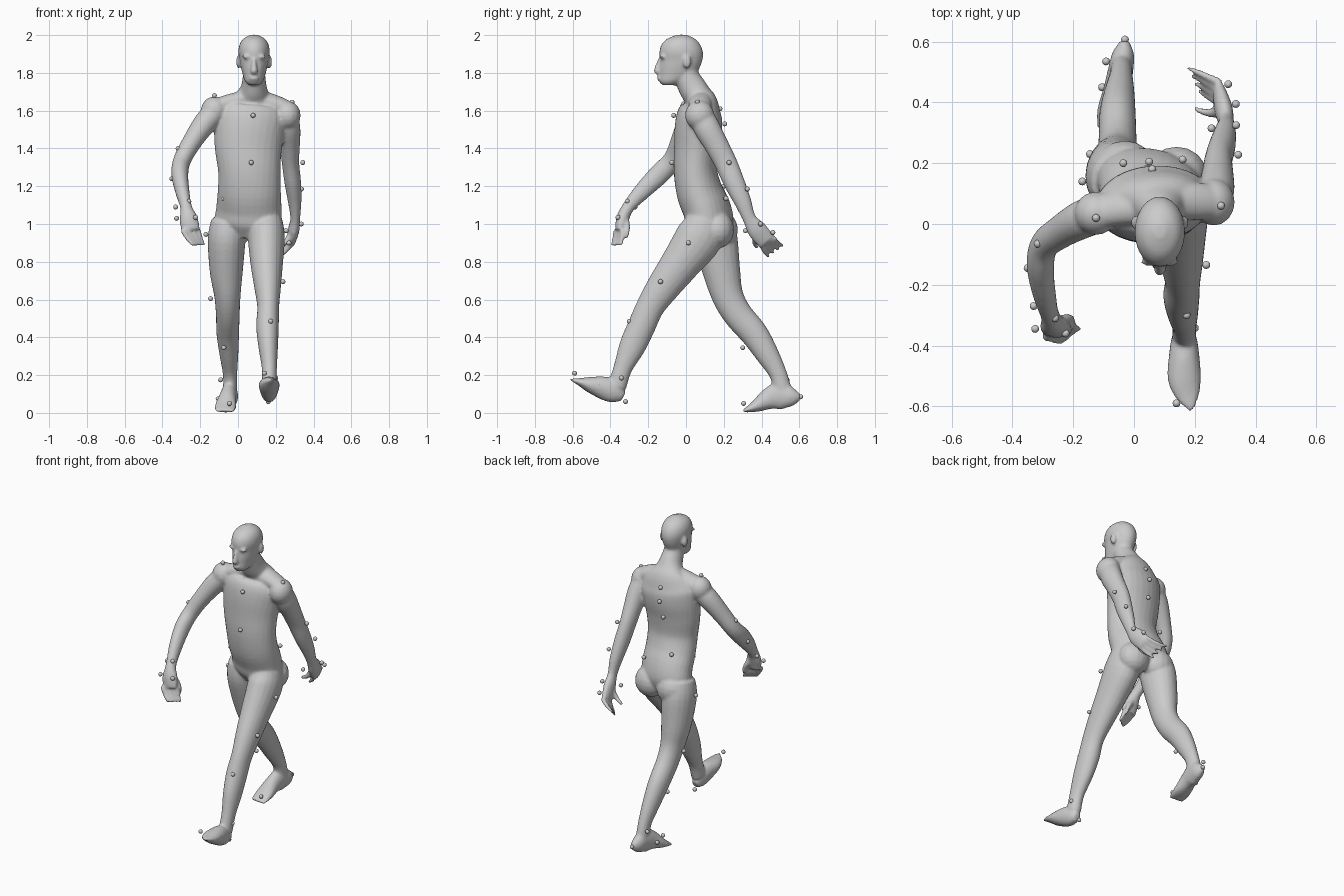
import bpy, bmesh, math
from mathutils import Vector

bm = bmesh.new()

def spline(rows, steps=4):
    """Catmull-Rom interpolation through rows of numbers."""
    rows = [tuple(r) + (0,) * (6 - len(r)) for r in rows]
    out = []
    for i in range(len(rows) - 1):
        a, b, c, d = (rows[max(0, min(len(rows) - 1, i + k))] for k in (-1, 0, 1, 2))
        for s in range(steps):
            t = s / steps
            out.append([0.5 * (2 * q + (r - p) * t + (2 * p - 5 * q + 4 * r - e) * t * t
                        + (3 * q - p - 3 * r + e) * t ** 3) for p, q, r, e in zip(a, b, c, d)])
    return out + [list(rows[-1])]

def tube(rows, sides=20):
    """Loft ellipses; a row is x, y, z, half width, half depth, yaw."""
    pts = spline(rows)
    rings = []
    for i, (x, y, z, a, b, yaw) in enumerate(pts):
        t = (Vector(pts[min(i + 1, len(pts) - 1)][:3]) - Vector(pts[max(i - 1, 0)][:3])).normalized()
        u = Vector((math.cos(yaw), math.sin(yaw), 0))
        u = (u - u.dot(t) * t).normalized()
        v = t.cross(u)
        a, b = max(a, .003), max(b, .003)
        rings.append([bm.verts.new(Vector((x, y, z)) + u * a * math.cos(k * math.tau / sides)
                      + v * b * math.sin(k * math.tau / sides)) for k in range(sides)])
    for p, q in zip(rings, rings[1:]):
        for k in range(sides):
            n = (k + 1) % sides
            bm.faces.new((p[k], p[n], q[n], q[k]))
    bm.faces.new(rings[0][::-1])
    bm.faces.new(rings[-1])

def ball(x, y, z, rx, ry, rz):
    vs = bmesh.ops.create_uvsphere(bm, u_segments=16, v_segments=10, radius=1)['verts']
    for v in vs:
        v.co = Vector((x + v.co.x * rx, y + v.co.y * ry, z + v.co.z * rz))

# torso, twisted between hips and shoulders
tube([(.05, .135, .93, .11, .08, -.25), (.053, .128, 1.0, .175, .12, -.25), (.058, .11, 1.08, .175, .125, -.22),
      (.06, .072, 1.17, .168, .122, -.12), (.06, .05, 1.28, .165, .115), (.055, .055, 1.40, .178, .118, .05),
      (.06, .065, 1.50, .188, .125, .08), (.07, .072, 1.58, .19, .118, .1), (.076, .078, 1.64, .15, .09, .1),
      (.08, .06, 1.68, .095, .075), (.084, .035, 1.72, .07, .074), (.085, .005, 1.78, .06, .066),
      (.085, 0, 1.84, .055, .06)], 28)
tube([(-.14, .035, 1.60, .05, .06), (-.04, .055, 1.637, .05, .062), (.075, .065, 1.66, .05, .065),
      (.19, .075, 1.635, .05, .062), (.28, .07, 1.59, .05, .06)])          # shoulder girdle
ball(-.125, .035, 1.60, .072, .072, .075)
ball(.262, .072, 1.575, .07, .078, .078)
ball(-.03, .185, .97, .1, .09, .1)                                          # buttocks
ball(.14, .165, .97, .1, .09, .1)

# head: z, front y, back y, half width
for_head = [(1.735, -.125, -.05, .028), (1.755, -.143, -.005, .048), (1.79, -.143, .05, .06),
            (1.83, -.142, .074, .07), (1.87, -.138, .088, .077), (1.91, -.141, .09, .083),
            (1.95, -.13, .076, .077), (1.982, -.098, .046, .056), (2.002, -.045, .0, .018)]
head = [(.085, (f + b) / 2, z, w, (b - f) / 2) for z, f, b, w in for_head]
cap = spline(head)
vring = []
for x, y, z, a, b, _ in cap:
    vring.append([bm.verts.new((x + a * math.cos(k * math.tau / 24), y + b * math.sin(k * math.tau / 24), z))
                  for k in range(24)])
for p, q in zip(vring, vring[1:]):
    for k in range(24):
        bm.faces.new((p[k], p[(k + 1) % 24], q[(k + 1) % 24], q[k]))
bm.faces.new(vring[0][::-1])
bm.faces.new(vring[-1])
tube([(.085, -.135, 1.875, .01, .012), (.085, -.145, 1.84, .013, .017), (.085, -.152, 1.808, .02, .018),
      (.085, -.145, 1.796, .014, .008)], 12)                                # nose
ball(.085, -.14, 1.772, .026, .014, .013)                                   # mouth
for s in (-1, 1):
    ball(.085 + s * .035, -.125, 1.885, .03, .014, .01)                     # brow
    ball(.085 + s * .082, .005, 1.858, .013, .022, .036)                    # ear

# forward leg and foot
tube([(.145, .10, 1.02, .09, .1), (.15, .07, .93, .098, .125), (.152, -.03, .79, .086, .105), (.157, -.125, .66, .07, .088),
      (.16, -.19, .56, .058, .075), (.156, -.235, .46, .06, .074), (.16, -.285, .35, .052, .07),
      (.166, -.335, .235, .04, .05), (.165, -.365, .14, .04, .05)])
tube([(.165, -.332, .085, .022, .025), (.165, -.37, .105, .04, .055), (.165, -.43, .13, .05, .062),
      (.166, -.51, .15, .055, .042), (.178, -.57, .166, .038, .018), (.19, -.615, .178, .008, .004)])
# trailing leg and foot
tube([(-.05, .14, 1.02, .09, .1), (-.06, .155, .92, .1, .118), (-.062, .188, .75, .088, .1), (-.056, .22, .62, .07, .084),
      (-.054, .275, .52, .063, .078), (-.054, .36, .42, .06, .074), (-.048, .43, .31, .05, .062),
      (-.042, .488, .205, .038, .047), (-.042, .51, .12, .038, .05)])
tube([(-.03, .602, .085, .015, .02), (-.035, .56, .085, .036, .052), (-.045, .5, .092, .042, .075),
      (-.055, .44, .075, .046, .058), (-.065, .37, .036, .057, .032), (-.07, .305, .01, .052, .008)])

# arms
tube([(-.10, .04, 1.61, .06, .065), (-.17, .015, 1.54, .062, .064), (-.24, -.025, 1.44, .052, .056),
      (-.295, -.07, 1.34, .047, .052), (-.308, -.14, 1.265, .045, .055), (-.295, -.23, 1.175, .038, .046),
      (-.275, -.305, 1.09, .031, .033), (-.262, -.335, 1.03, .048, .034), (-.25, -.35, .965, .05, .026)])
tube([(.25, .065, 1.60, .06, .065), (.27, .11, 1.51, .06, .07), (.275, .16, 1.42, .053, .064),
      (.278, .21, 1.325, .046, .06), (.29, .255, 1.22, .044, .056), (.3, .3, 1.12, .036, .046),
      (.303, .335, 1.03, .026, .036), (.295, .375, .97, .03, .052), (.28, .43, .905, .022, .05)])

# hands: four fingers each between two knuckle points, plus a thumb
def fingers(k0, k1, t0, t1, thumb):
    for i in range(4):
        a = Vector(k0).lerp(Vector(k1), i / 3)
        b = Vector(t0).lerp(Vector(t1), i / 3)
        m = a.lerp(b, .5) + (a - b) * .05 + Vector((0, 0, -.008))
        tube([(*a, .014, .014), (*m, .012, .012), (*b, .008, .008)], 8)
    tube([(*p, r, r) for p, r in zip(thumb, (.02, .015, .009))], 8)

fingers((-.295, -.37, .97), (-.21, -.335, .965), (-.235, -.392, .885), (-.178, -.345, .885),
        [(-.25, -.32, 1.03), (-.215, -.31, .975), (-.2, -.315, .925)])
fingers((.285, .465, .925), (.275, .40, .885), (.175, .515, .885), (.21, .44, .825),
        [(.29, .37, .96), (.25, .365, .9), (.2, .378, .875)])

bmesh.ops.recalc_face_normals(bm, faces=bm.faces)
me = bpy.data.meshes.new("walking_figure")
bm.to_mesh(me)
bm.free()
body = bpy.data.objects.new("walking_figure", me)
bpy.context.collection.objects.link(body)
# fuse the parts into one skin
rm = body.modifiers.new("fuse", 'REMESH')
rm.mode = 'VOXEL'
rm.voxel_size = .008
rm.use_smooth_shade = True
sm = body.modifiers.new("soften", 'SMOOTH')
sm.factor = .5
sm.iterations = 5

# small tracking beads over the skin
trunk_beads = [(-.125, .02, 1.68), (.286, .06, 1.645), (.08, -.065, 1.575), (.07, -.075, 1.325), (-.075, .03, 1.135),
               (.18, .0, 1.17), (.05, .205, 1.53), (.06, .18, 1.61), (.04, .18, 1.42), (-.035, .2, 1.2),
               (.16, .212, 1.135), (.27, .012, .90), (-.17, .14, .945)]
arm_beads = [(-.317, -.065, 1.4), (-.35, -.145, 1.24), (-.33, -.27, 1.09), (-.26, -.31, 1.12), (-.225, -.36, 1.035),
             (-.325, -.345, 1.03), (.343, .228, 1.325), (.336, .325, 1.185), (.335, .395, 1.0), (.31, .46, .955),
             (.255, .315, .965)]
leg_beads = [(.238, -.135, .695), (.173, -.3, .485), (.2, -.342, .185), (.205, -.462, .15), (.14, -.59, .21),
             (.16, -.32, .06), (-.145, .23, .605), (-.075, .3, .345), (-.092, .535, .175), (-.105, .45, .075),
             (-.045, .305, .05), (-.03, .607, .085)]
bead = bmesh.new()
for p in trunk_beads + arm_beads + leg_beads:
    vs = bmesh.ops.create_uvsphere(bead, u_segments=12, v_segments=8, radius=.013)['verts']
    bmesh.ops.translate(bead, vec=p, verts=vs)
for f in bead.faces:
    f.smooth = True
bme = bpy.data.meshes.new("marker_beads")
bead.to_mesh(bme)
bead.free()
bpy.context.collection.objects.link(bpy.data.objects.new("marker_beads", bme))
